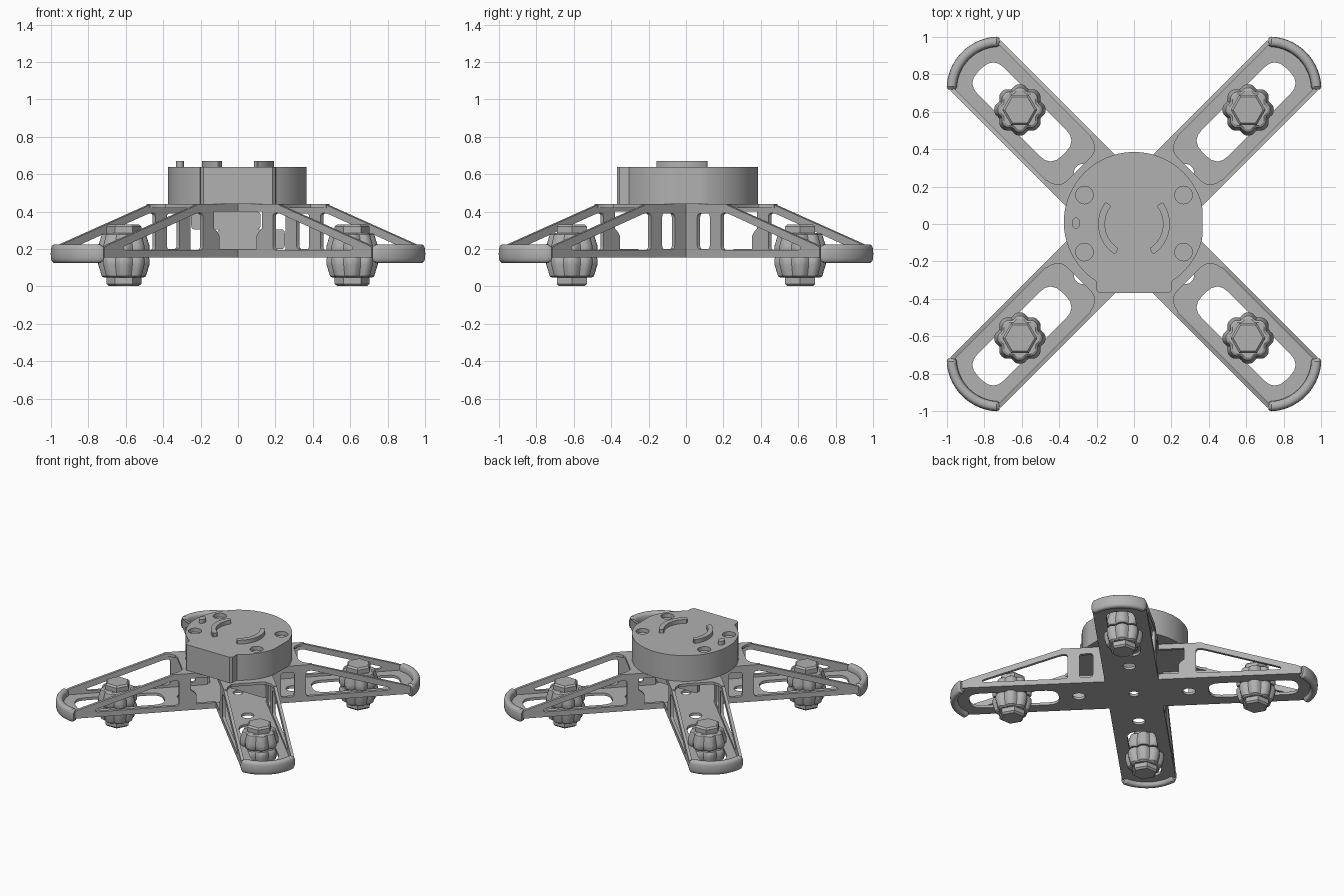
import bpy, bmesh
from math import sin, cos, pi, radians
from mathutils import Matrix, Vector

cube = bpy.data.objects.get("Cube")
if cube:
    bpy.data.objects.remove(cube, do_unlink=True)

grey = bpy.data.materials.new("mid_grey")
grey.use_nodes = True
GREY = (0.44, 0.44, 0.44, 1)
grey.diffuse_color = GREY
bsdf = next(n for n in grey.node_tree.nodes if n.type == 'BSDF_PRINCIPLED')
bsdf.inputs["Base Color"].default_value = GREY

HALF = 0.19          # half width of an arm
BASE, DECK = 0.155, 0.44
ARMS = [radians(45 + 90 * i) for i in range(4)]


def finish(name, mesh, matrix=Matrix(), smooth=True):
    ob = bpy.data.objects.new(name, mesh)
    bpy.context.collection.objects.link(ob)
    ob.matrix_world = matrix
    mesh.materials.clear()
    mesh.materials.append(grey)
    if smooth:
        bpy.ops.object.select_all(action='DESELECT')
        ob.select_set(True)
        bpy.context.view_layer.objects.active = ob
        bpy.ops.object.shade_smooth_by_angle(angle=radians(30))
    return ob


def rounded(points, radius, steps=4):
    """Replace each polygon corner by a small curve."""
    pts = [Vector(p) for p in points]
    out = []
    for i, p in enumerate(pts):
        a, b = pts[i - 1] - p, pts[(i + 1) % len(pts)] - p
        a = p + a.normalized() * min(radius, a.length * 0.45)
        b = p + b.normalized() * min(radius, b.length * 0.45)
        for k in range(steps + 1):
            t = k / steps
            out.append(a * (1 - t) ** 2 + p * 2 * t * (1 - t) + b * t * t)
    return out


def circle(x, y, rx, ry=None, n=24):
    ry = ry or rx
    return [(x + rx * cos(2 * pi * i / n), y + ry * sin(2 * pi * i / n)) for i in range(n)]


def sheet(name, loops, low, high, matrix=Matrix()):
    """Extrude an outline with holes from low to high along local z."""
    curve = bpy.data.curves.new(name, 'CURVE')
    curve.dimensions, curve.fill_mode = '2D', 'BOTH'
    curve.extrude = (high - low) / 2
    for loop in loops:
        s = curve.splines.new('POLY')
        s.points.add(len(loop) - 1)
        for pt, p in zip(s.points, loop):
            pt.co = (p[0], p[1], 0, 1)
        s.use_cyclic_u = True
    temp = bpy.data.objects.new(name, curve)
    bpy.context.collection.objects.link(temp)
    graph = bpy.context.evaluated_depsgraph_get()
    mesh = bpy.data.meshes.new_from_object(temp.evaluated_get(graph))
    bpy.data.objects.remove(temp)
    bpy.data.curves.remove(curve)
    bm = bmesh.new()
    bm.from_mesh(mesh)
    bmesh.ops.remove_doubles(bm, verts=bm.verts, dist=0.0001)
    bmesh.ops.recalc_face_normals(bm, faces=bm.faces)
    bm.to_mesh(mesh)
    bm.free()
    return finish(name, mesh, matrix @ Matrix.Translation((0, 0, (low + high) / 2)))


def around(points):
    """Repeat points of one arm (along, across) on all four arms."""
    return [(r * cos(a) - p * sin(a), r * sin(a) + p * cos(a)) for a in ARMS for r, p in points]


def rings(name, levels, matrix, n=None):
    """Stack closed rings of points into a capped solid."""
    bm = bmesh.new()
    rows = [[bm.verts.new(p) for p in level] for level in levels]
    count = len(rows[0])
    for low, high in zip(rows, rows[1:]):
        for i in range(count):
            j = (i + 1) % count
            bm.faces.new((low[i], low[j], high[j], high[i]))
    bm.faces.new(rows[0][::-1])
    bm.faces.new(rows[-1])
    bmesh.ops.recalc_face_normals(bm, faces=bm.faces)
    mesh = bpy.data.meshes.new(name)
    bm.to_mesh(mesh)
    bm.free()
    return finish(name, mesh, matrix)


# Bottom cross plate with rounded arm tips, long slots and bolt holes
TIP = 1.018
tip = [(TIP + 0.255 * cos(t), 0.255 * sin(t)) for t in [radians(-45 + 7.5 * i) for i in range(13)]]
loops = [around([(HALF, -HALF), (1.19, -HALF)] + tip + [(1.19, HALF)]), circle(0, 0, 0.035)]
slot = rounded([(0.53, -0.1), (1.165, -0.1), (1.165, 0.1), (0.53, 0.1)], 0.085)
hole = circle(0.39, 0, 0.045)
for shape in (slot, hole):
    pts, n = around(shape), len(shape)
    loops += [pts[i * n:(i + 1) * n] for i in range(4)]
sheet("bottom_cross_plate", loops, BASE, BASE + 0.02)

# Top deck under the hub, flared where it meets the arm walls
flare = [(0.5, -0.165), (0.46, -0.155), (0.425, -0.125), (0.417, -0.09)]
edge = [(HALF, -HALF), (0.5, -HALF)] + flare
edge += [(r, -p) for r, p in flare[::-1]] + [(0.5, HALF)]
sheet("top_deck", [around(edge)], DECK - 0.02, DECK)

# Arm side walls: plain windows at the sides, stepped notches at front and back
triangle = rounded([(0.455, 0.195), (1.05, 0.195), (1.06, 0.212), (0.5, 0.392), (0.455, 0.392)], 0.02)
window = rounded([(0.275, 0.2), (0.37, 0.2), (0.37, 0.39), (0.275, 0.39)], 0.02)
slope = [(HALF, BASE), (1.2, BASE), (1.2, 0.21), (1.16, 0.226), (0.5, 0.435), (0.46, DECK), (HALF, DECK)]
notch = [(HALF, 0.4), (0.37, 0.4), (0.37, 0.31), (0.35, 0.295), (0.33, 0.27), (0.33, 0.2), (HALF, 0.2)]
for i, a in enumerate(ARMS):
    frame = Matrix(((cos(a), 0, sin(a), 0), (sin(a), 0, -cos(a), 0), (0, 1, 0, 0), (0, 0, 0, 1)))
    for side in (-1, 1):
        outward_y = abs(cos(a) * side) > 0 and (sin(a) * side < 0) == (cos(a) > 0)
        normal = Vector((sin(a), -cos(a))) * side
        # the wall borders the front or back corner when it faces away from its arm in x
        open_wall = normal.x * cos(a) < 0
        loops = [slope + notch, triangle] if open_wall else [slope, triangle, window]
        low, high = sorted((side * HALF, side * (HALF - 0.022)))
        sheet(f"arm_wall_{i}_{side}", loops, low, high, frame)

# Interlocking ribs inside the centre
upright = Matrix.Rotation(pi / 2, 4, 'X')
sheet("upper_rib", [rounded([(-0.25, 0.305), (0.12, 0.305), (0.12, 0.4), (-0.25, 0.4)], 0.02)], -0.015, 0.015, upright)
sheet("lower_rib", [rounded([(-0.11, 0.2), (0.25, 0.2), (0.25, 0.305), (-0.11, 0.305)], 0.02)], -0.015, 0.015, upright)

# Hub disc with a square front lug, a flat on one side and four shallow sockets
disc = []
for k in range(99):
    t = radians(-57 + 3 * k)
    disc.append((min(0.375 * cos(t), 0.365), 0.01 + 0.375 * sin(t)))
disc += [(-0.2, -0.355), (-0.185, -0.37), (0.185, -0.37), (0.2, -0.355)]
sheet("hub_body", [disc], DECK, 0.61)
sockets = [circle(x, y, 0.047) for x in (-0.265, 0.265) for y in (-0.15, 0.155)]
sheet("hub_cap", [disc] + sockets, 0.61, 0.64)

# Curved ridges and locating pin on the hub
for name, start, end in (("left_ridge", -58, 38), ("right_ridge", 142, 238)):
    ts = [radians(start + (end - start) * k / 20) for k in range(21)]
    arc = [(0.192 * cos(t), 0.192 * sin(t)) for t in ts]
    arc += [(0.155 * cos(t), 0.155 * sin(t)) for t in ts[::-1]]
    sheet(name, [rounded(arc, 0.015, 2)], 0.64, 0.67)
sheet("locating_pin", [circle(-0.31, 0.005, 0.022, 0.03)], 0.64, 0.67)


def lobed(radius, z):
    """Ring with eight soft lobes."""
    pts = []
    for k in range(64):
        t = 2 * pi * k / 64
        r = radius * (1 - 0.13 * (0.5 - 0.5 * cos(8 * t)) ** 2)
        pts.append((r * cos(t), r * sin(t), z))
    return pts


def hexagon(radius, z):
    return [(x, y, z) for x, y in circle(0, 0, radius, n=6)]


# Clamping knobs with hex heads above and below each slot
for i, a in enumerate(ARMS):
    for label, flip in (("upper", 1), ("lower", -1)):
        place = Matrix.Translation((0.863 * cos(a), 0.863 * sin(a), 0.167)) @ Matrix.Diagonal((1, 1, flip, 1))
        knob = [lobed(r, z) for r, z in ((0.128, 0.005), (0.137, 0.02), (0.137, 0.05), (0.118, 0.112), (0.105, 0.12))]
        rings(f"{label}_knob_{i}", knob, place)
        head = [hexagon(r, z) for r, z in ((0.093, 0.115), (0.093, 0.153), (0.08, 0.165))]
        rings(f"{label}_bolt_head_{i}", head, place)

# Rounded bumpers wrapped around the arm tips
for i, a in enumerate(ARMS):
    levels = []
    for k in range(-13, 14):
        t = radians(45 * k / 13)
        shrink = 0.75 if abs(k) == 13 else 1
        ring = []
        for m in range(20):
            u = 2 * pi * m / 20
            c, s = cos(u), sin(u)
            r = 0.255 + 0.027 * shrink * (abs(c) ** 0.7) * (1 if c > 0 else -1)
            z = 0.05 * shrink * (abs(s) ** 0.7) * (1 if s > 0 else -1)
            ring.append((TIP + r * cos(t), r * sin(t), 0.175 + z))
        levels.append(ring)
    rings(f"tip_bumper_{i}", levels, Matrix.Rotation(a, 4, 'Z'))
